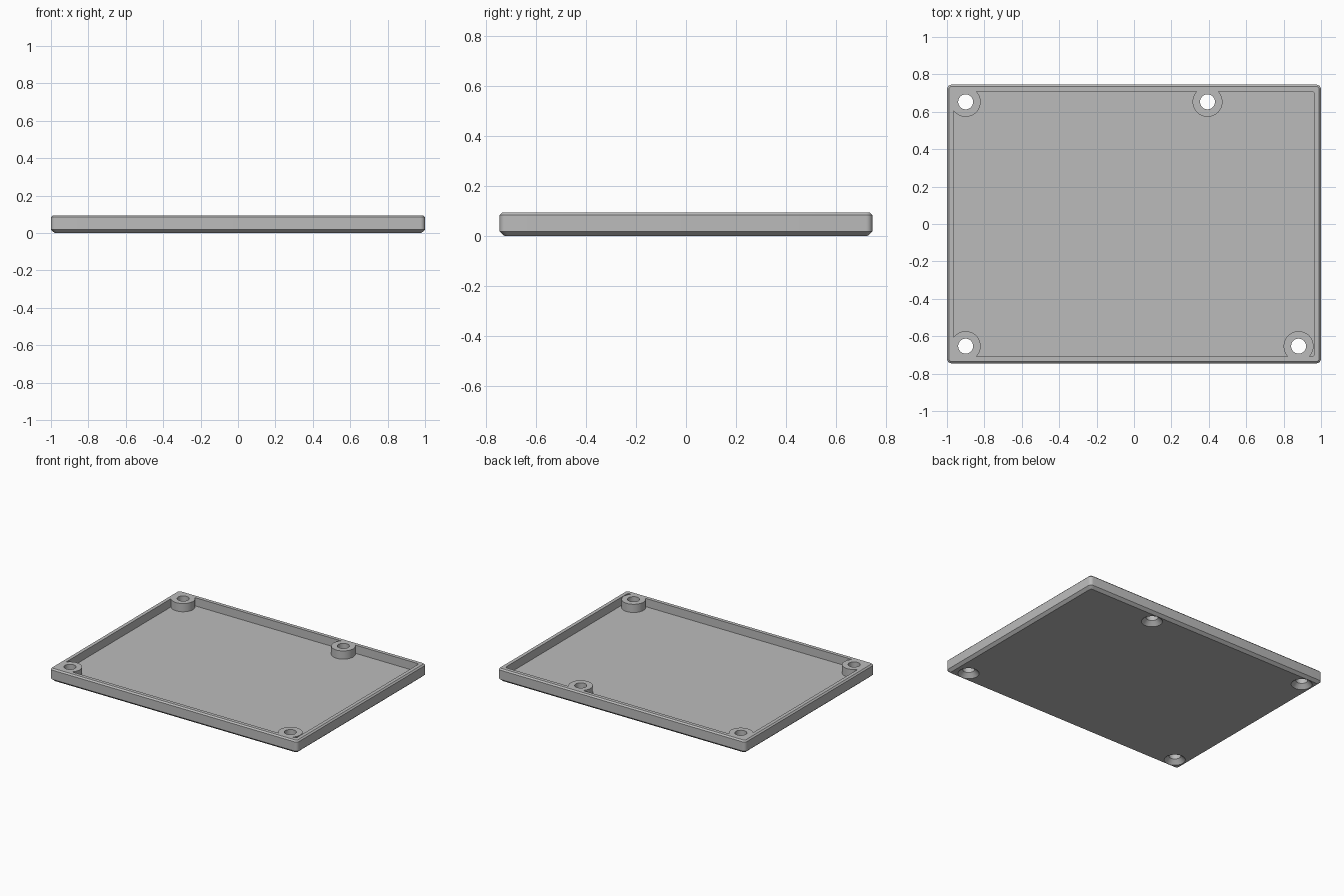
import bpy, bmesh
from math import cos, sin, pi

cube = bpy.data.objects.get("Cube")
if cube:
    bpy.data.objects.remove(cube, do_unlink=True)

HALF_X, HALF_Y, HEIGHT, FLOOR, WALL = 1.0, 0.745, 0.095, 0.035, 0.036
CORNER = 0.025
BOSSES = [(-0.9, 0.653), (0.393, 0.653), (-0.9, -0.653), (0.88, -0.653)]

grey = bpy.data.materials.new("plain grey")
grey.use_nodes = True
colour = (0.5, 0.5, 0.5, 1)
grey.diffuse_color = colour
grey.node_tree.nodes["Principled BSDF"].inputs["Base Color"].default_value = colour


def rounded_rect(inset, z):
    """Ring of points around a rounded rectangle."""
    r = max(CORNER - inset, 0.015)
    hx, hy = HALF_X - inset - r, HALF_Y - inset - r
    points = []
    for k, (sx, sy) in enumerate([(1, 1), (-1, 1), (-1, -1), (1, -1)]):
        for i in range(7):
            a = (k + i / 6) * pi / 2
            points.append((sx * hx + r * cos(a), sy * hy + r * sin(a), z))
    return points


def circle(x, y, r, z, n=48):
    return [(x + r * cos(2 * pi * i / n), y + r * sin(2 * pi * i / n), z)
            for i in range(n)]


def loft(name, rings):
    """Skin a stack of rings and cap both ends."""
    bm = bmesh.new()
    loops = [[bm.verts.new(p) for p in ring] for ring in rings]
    for a, b in zip(loops, loops[1:]):
        for i in range(len(a)):
            j = (i + 1) % len(a)
            bm.faces.new((a[i], a[j], b[j], b[i]))
    bm.faces.new(loops[0][::-1])
    bm.faces.new(loops[-1])
    bmesh.ops.recalc_face_normals(bm, faces=bm.faces)
    mesh = bpy.data.meshes.new(name)
    bm.to_mesh(mesh)
    bm.free()
    mesh.materials.append(grey)
    obj = bpy.data.objects.new(name, mesh)
    bpy.context.collection.objects.link(obj)
    return obj


def combine(target, tool, operation):
    """Apply a boolean, then discard the tool."""
    tool.hide_render = True
    mod = target.modifiers.new(tool.name, "BOOLEAN")
    mod.operation, mod.object, mod.solver = operation, tool, "EXACT"
    bpy.context.view_layer.objects.active = target
    bpy.ops.object.modifier_apply(modifier=mod.name)
    bpy.data.objects.remove(tool, do_unlink=True)


# Shallow tray: chamfered base, outer wall, bevelled rim, inner wall, floor
tray = loft("tray", [rounded_rect(inset, z) for inset, z in [
    (0.02, 0), (0, 0.018), (0, HEIGHT - 0.01), (0.01, HEIGHT),
    (WALL, HEIGHT), (WALL, FLOOR)]])

# Screw bosses, flush with the rim
for x, y in BOSSES:
    boss = loft("screw_boss", [circle(x, y, 0.08, z) for z in (0.024, HEIGHT)])
    combine(tray, boss, "UNION")

# Through holes, countersunk from below
for x, y in BOSSES:
    cutter = loft("screw_hole", [circle(x, y, r, z) for r, z in [
        (0.082, -0.012), (0.04, 0.03), (0.04, HEIGHT + 0.05)]])
    combine(tray, cutter, "DIFFERENCE")

# Smooth the round parts, keep the edges crisp
bpy.ops.object.select_all(action="DESELECT")
tray.select_set(True)
bpy.context.view_layer.objects.active = tray
bpy.ops.object.shade_smooth_by_angle(angle=pi / 7)
